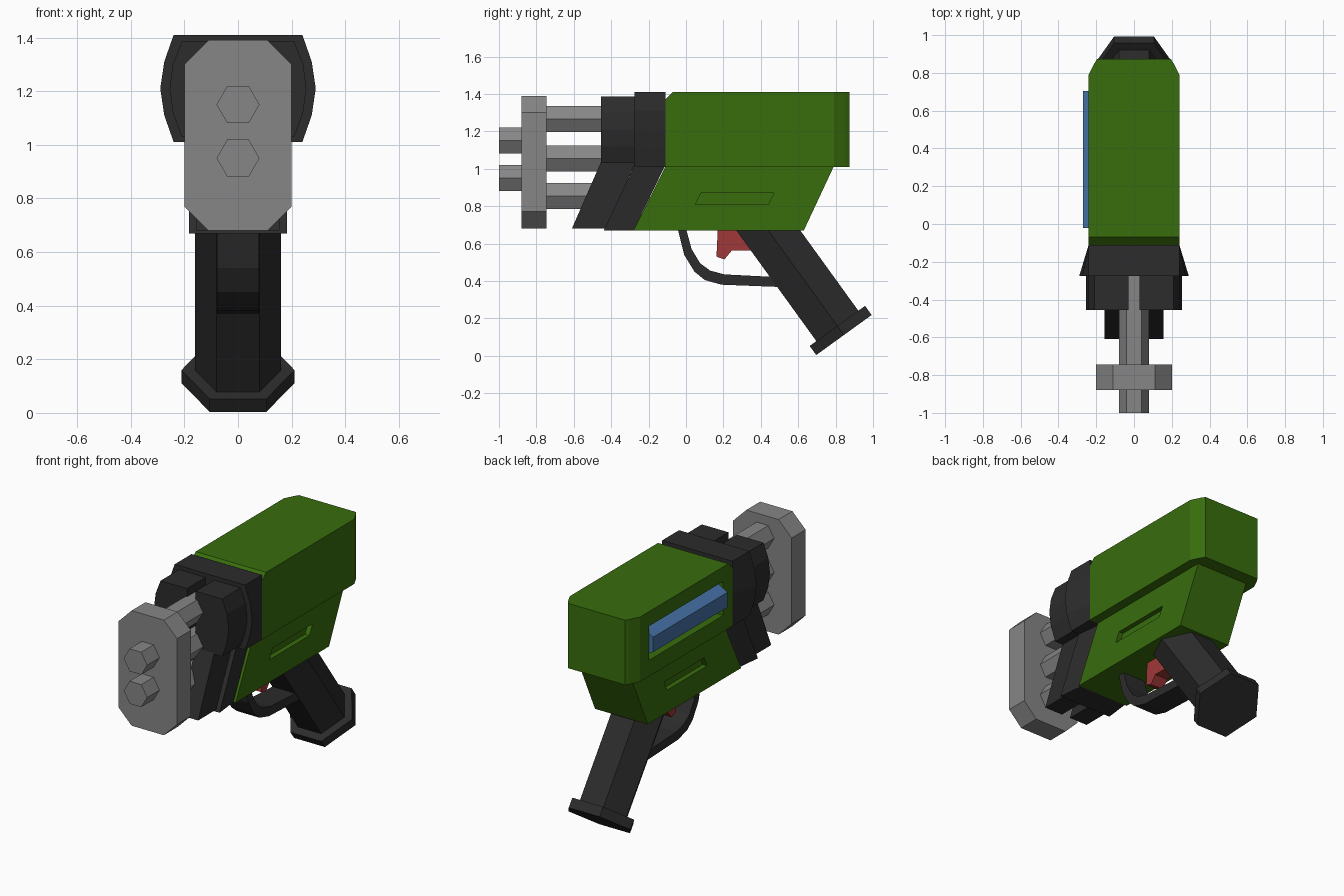
import bpy, bmesh, math
from mathutils import Vector

if "Cube" in bpy.data.objects:
    bpy.data.objects.remove(bpy.data.objects["Cube"])


def material(name, rgb):
    m = bpy.data.materials.new(name)
    m.diffuse_color = (*rgb, 1)
    m.use_nodes = True
    m.node_tree.nodes["Principled BSDF"].inputs["Base Color"].default_value = m.diffuse_color
    return m


GREEN = material("green", (0.04, 0.155, 0.004))
BLACK = material("black", (0.025, 0.025, 0.025))
RED = material("red", (0.35, 0.04, 0.04))
BLUE = material("blue", (0.06, 0.17, 0.38))
GREY = material("grey", (0.24, 0.24, 0.24))


def loft(name, rings, mat=None):
    """Skin a row of equal-length rings and cap both ends."""
    bm = bmesh.new()
    loops = [[bm.verts.new(p) for p in r] for r in rings]
    n = len(loops[0])
    for a, b in zip(loops, loops[1:]):
        for i in range(n):
            j = (i + 1) % n
            bm.faces.new((a[i], a[j], b[j], b[i]))
    bm.faces.new(loops[0])
    bm.faces.new(loops[-1])
    bmesh.ops.recalc_face_normals(bm, faces=bm.faces)
    me = bpy.data.meshes.new(name)
    bm.to_mesh(me)
    bm.free()
    ob = bpy.data.objects.new(name, me)
    bpy.context.collection.objects.link(ob)
    if mat:
        me.materials.append(mat)
    return ob


def side_prism(name, yz, x0, x1, mat=None):
    return loft(name, [[(x, y, z) for y, z in yz] for x in (x0, x1)], mat)


def front_prism(name, xz, y0, y1, mat=None):
    return loft(name, [[(x, y, z) for x, z in xz] for y in (y0, y1)], mat)


def hex_points(r, cx=0, cz=0, turn=0):
    return [(cx + r * math.cos(math.radians(60 * i + turn)),
             cz + r * math.sin(math.radians(60 * i + turn))) for i in range(6)]


def cut(ob, cutter):
    cutter.hide_render = True
    cutter.hide_viewport = True
    cutter.display_type = 'WIRE'
    mod = ob.modifiers.new("cut", 'BOOLEAN')
    mod.operation = 'DIFFERENCE'
    mod.solver = 'EXACT'
    mod.object = cutter


# Upper body: plan outline with chamfered rear corners and front top edge
def plan(front, z):
    half = [(0.24, front), (0.24, 0.79), (0.21, 0.85), (0.195, 0.873)]
    return [(x, y, z) for x, y in half] + [(-x, y, z) for x, y in reversed(half)]


upper = loft("upper_body", [plan(-0.11, 1.01), plan(-0.11, 1.37), plan(-0.07, 1.41)], GREEN)
cut(upper, front_prism("window_cutter", [(-0.3, 1.11), (-0.19, 1.11), (-0.19, 1.32), (-0.3, 1.32)],
                       -0.02, 0.705))

# Blue side window rod
front_prism("side_window", hex_points(0.092, -0.19, 1.215), -0.02, 0.705, BLUE).data.transform
bpy.data.objects["side_window"].data.clear_geometry()
bpy.data.objects.remove(bpy.data.objects["side_window"])
front_prism("side_window_rod", hex_points(0.092, -0.19, 1.215, 30), -0.02, 0.705, BLUE)

# Lower body with a slot on each side
lower = side_prism("lower_body", [(-0.28, 0.67), (0.63, 0.67), (0.79, 1.012), (-0.11, 1.012)],
                   -0.18, 0.18, GREEN)
for s in (-1, 1):
    cut(lower, side_prism("slot_cutter", [(0.05, 0.81), (0.44, 0.81), (0.47, 0.87), (0.08, 0.87)],
                          s * 0.15, s * 0.3))

# Rear collar: bulged front edge tapering to the body, plus its slanted lower part
zs = (1.41, 1.31, 1.21, 1.11, 1.01)


def collar_ring(y, widths):
    half = list(zip(widths, zs))
    return [(x, y, z) for x, z in half] + [(-x, y, z) for x, z in reversed(half)]


loft("rear_collar", [collar_ring(-0.275, (0.24, 0.275, 0.29, 0.275, 0.24)),
                     collar_ring(-0.11, (0.24,) * 5)], BLACK)


def slanted(x0, x1, y_top, y_low, z_top, z_low):
    return [(x0, y_top, z_top), (x1, y_top, z_top), (x1, y_low, z_low), (x0, y_low, z_low)]


loft("rear_collar_lower", [slanted(-0.183, 0.183, -0.275, -0.44, 1.02, 0.67),
                           slanted(-0.165, 0.165, -0.11, -0.28, 1.02, 0.67)], BLACK)

# Front collar: two shells with a gap between them
for s, side in ((-1, "left"), (1, "right")):
    shell = [(0.03, 1.385), (0.21, 1.385), (0.243, 1.3), (0.255, 1.21),
             (0.243, 1.12), (0.21, 1.03), (0.03, 1.03)]
    front_prism("front_collar_" + side, [(s * x, z) for x, z in shell], -0.455, -0.27, BLACK)
    loft("front_collar_lower_" + side,
         [slanted(s * 0.03, s * 0.155, -0.455, -0.61, 1.035, 0.68),
          slanted(s * 0.03, s * 0.155, -0.27, -0.43, 1.035, 0.68)], BLACK)

# Barrels and muzzle plate
for z in (1.265, 1.055, 0.855):
    front_prism("barrel", hex_points(0.08, 0, z), -0.76, -0.25, GREY)
for z in (1.15, 0.95):
    front_prism("muzzle", hex_points(0.08, 0, z), -1.0, -0.86, GREY)
edge = [(0.11, 1.39), (0.2, 1.3), (0.2, 0.77), (0.11, 0.68)]
front_prism("muzzle_plate", edge + [(-x, z) for x, z in reversed(edge)], -0.88, -0.745, GREY)

# Raked hexagonal grip with a wider base
axis = Vector((0, 0.586, -0.81)).normalized()
across = Vector((0, -axis.z, axis.y))
top = Vector((0, 0.44, 0.67))


def grip_ring(r, t):
    return [top + axis * t + Vector((a, 0, 0)) + across * b for a, b in hex_points(r)]


loft("grip", [grip_ring(0.16, -0.12), grip_ring(0.16, 0.64)], BLACK)
loft("grip_base", [grip_ring(0.211, 0.63), grip_ring(0.211, 0.69)], BLACK)

# Trigger guard strip swept from outer and inner edges
outer = [(-0.045, 0.68), (-0.01, 0.54), (0.045, 0.45), (0.1, 0.405), (0.19, 0.38), (0.5, 0.368)]
inner = [(0.0, 0.68), (0.03, 0.57), (0.075, 0.495), (0.13, 0.455), (0.205, 0.435), (0.46, 0.422)]
loft("trigger_guard", [[(-0.078, *o), (0.078, *o), (0.078, *i), (-0.078, *i)]
                       for o, i in zip(outer, inner)], BLACK)

# Trigger
side_prism("trigger", [(0.17, 0.68), (0.163, 0.53), (0.205, 0.515), (0.245, 0.563),
                       (0.4, 0.563), (0.4, 0.68)], -0.045, 0.045, RED)
